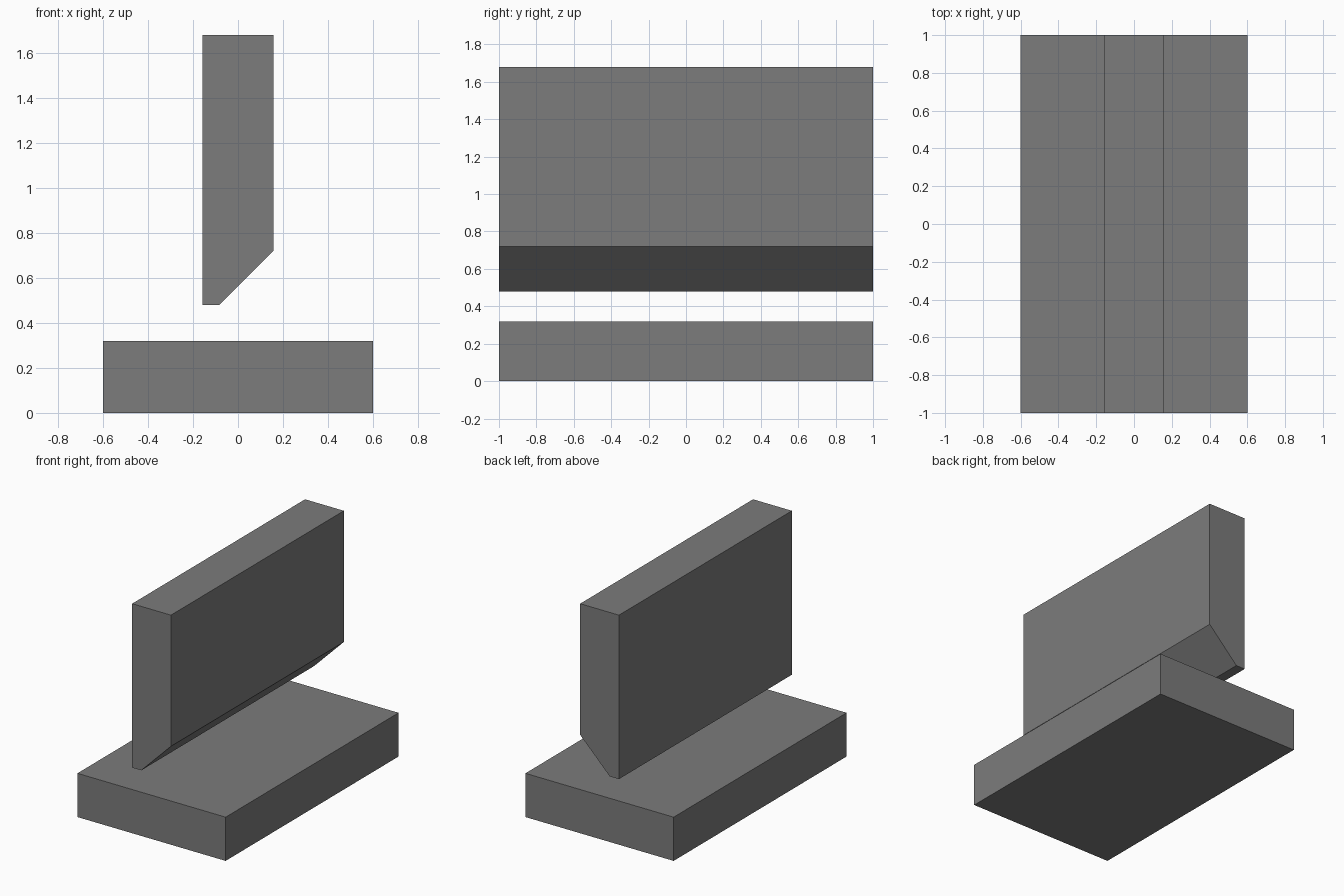
import bpy
import bmesh

if "Cube" in bpy.data.objects:
    bpy.data.objects.remove(bpy.data.objects["Cube"])

steel = bpy.data.materials.new("steel_grey")
steel.diffuse_color = (0.2, 0.2, 0.2, 1.0)
steel.use_nodes = True
steel.node_tree.nodes["Principled BSDF"].inputs["Base Color"].default_value = steel.diffuse_color


def extrude_profile(name, profile, length):
    """Extrude an (x, z) outline along y, centred on y = 0."""
    bm = bmesh.new()
    face = bm.faces.new([bm.verts.new((x, -length / 2, z)) for x, z in profile])
    result = bmesh.ops.extrude_face_region(bm, geom=[face])
    moved = [v for v in result["geom"] if isinstance(v, bmesh.types.BMVert)]
    bmesh.ops.translate(bm, verts=moved, vec=(0, length, 0))
    bmesh.ops.recalc_face_normals(bm, faces=bm.faces)
    mesh = bpy.data.meshes.new(name)
    bm.to_mesh(mesh)
    bm.free()
    mesh.materials.append(steel)
    obj = bpy.data.objects.new(name, mesh)
    bpy.context.collection.objects.link(obj)
    return obj


# Flat plate lying on the ground
extrude_profile("base_plate", [(-0.6, 0), (0.6, 0), (0.6, 0.32), (-0.6, 0.32)], 2.0)

# Upright plate floating above it, with a 45 degree bevel on its lower right edge
half, low, high, bevel = 0.157, 0.48, 1.68, 0.24
extrude_profile("bevelled_upright_plate", [
    (-half, low), (half - bevel, low), (half, low + bevel),
    (half, high), (-half, high)], 2.0)
